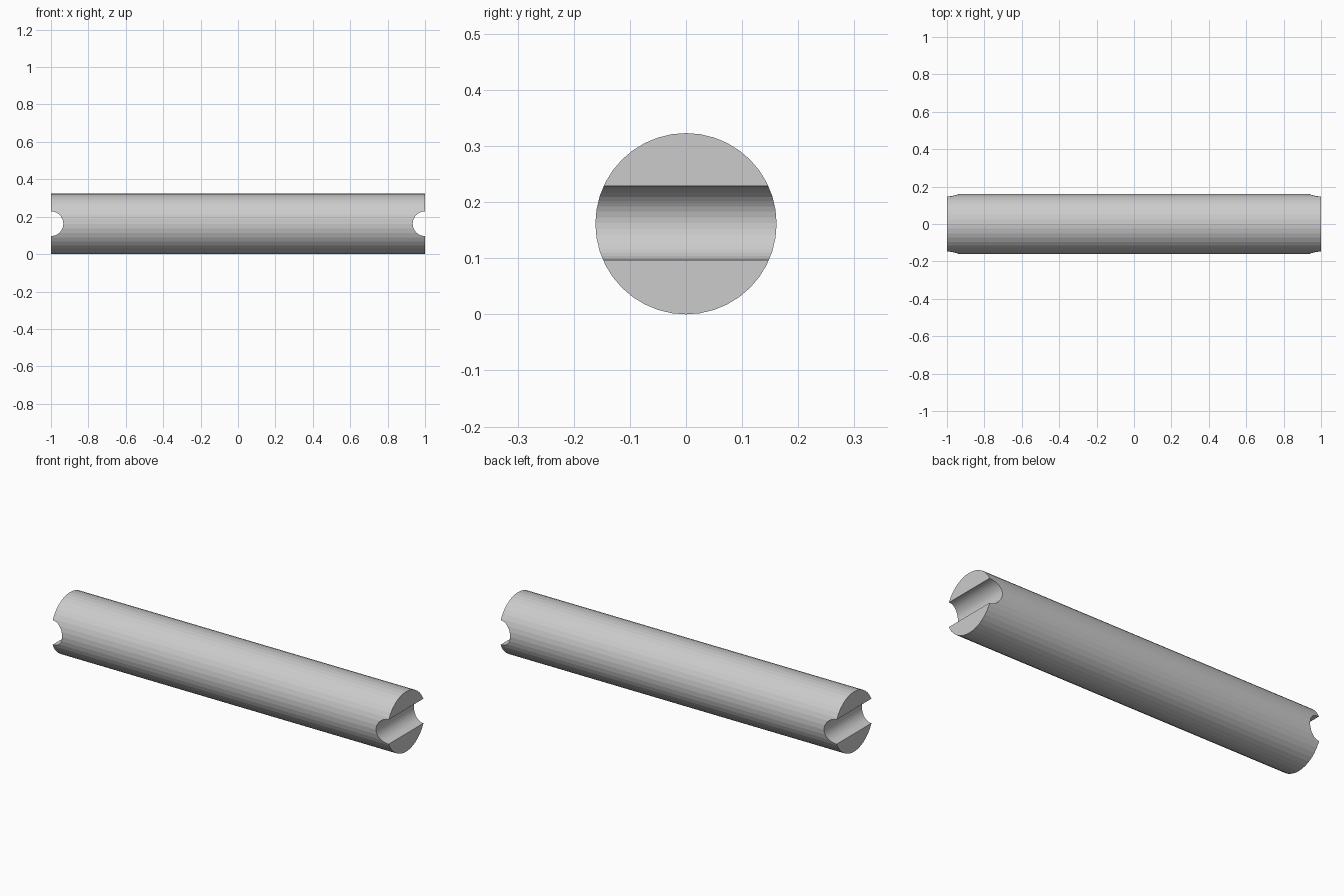
import bpy
from math import pi

if "Cube" in bpy.data.objects:
    bpy.data.objects.remove(bpy.data.objects["Cube"])

R = 0.1615        # rod radius
GROOVE_R = 0.066  # end groove radius


def cylinder(name, radius, depth, loc, rot, sides):
    bpy.ops.mesh.primitive_cylinder_add(vertices=sides, radius=radius, depth=depth,
                                        location=loc, rotation=rot)
    ob = bpy.context.object
    ob.name = name
    bpy.ops.object.transform_apply(location=False, rotation=True, scale=True)
    return ob


# Rod lying along x
rod = cylinder("rod", R, 2.0, (0, 0, R), (0, pi / 2, 0), 40)

# Half-round groove across each end
for side, label in ((-1, "left"), (1, "right")):
    cutter = cylinder(label + "_groove_cutter", GROOVE_R, 0.6,
                      (side, 0, 0.1625), (pi / 2, 0, 0), 40)
    cutter.hide_render = True
    mod = rod.modifiers.new(label + "_groove", 'BOOLEAN')
    mod.operation = 'DIFFERENCE'
    mod.solver = 'EXACT'
    mod.object = cutter
    bpy.context.view_layer.objects.active = rod
    bpy.ops.object.modifier_apply(modifier=mod.name)
    bpy.data.objects.remove(cutter, do_unlink=True)
